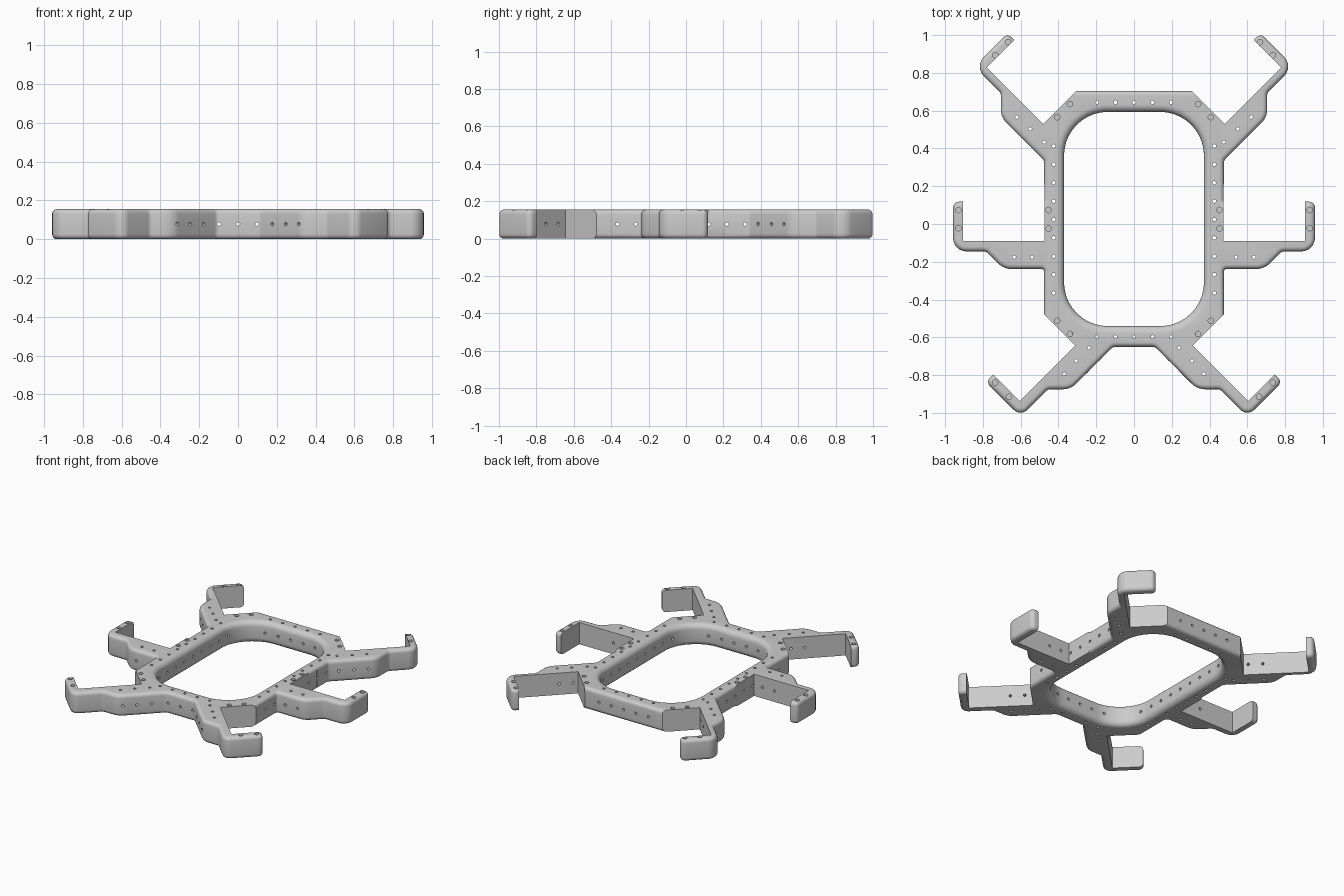
import bpy, bmesh, math
from mathutils import Vector, Matrix

if "Cube" in bpy.data.objects:
    bpy.data.objects.remove(bpy.data.objects["Cube"])

H = 0.155

def round_poly(pts, inset=0.0, n=5):
    """Filleted counter-clockwise outline of corners (x, y, radius), moved inwards by inset."""
    out = []
    for i, (x, y, r) in enumerate(pts):
        p = Vector((x, y))
        a = (Vector(pts[i - 1][:2]) - p).normalized()
        b = (Vector(pts[(i + 1) % len(pts)][:2]) - p).normalized()
        half = a.angle(b) / 2
        c = p + (a + b).normalized() * (r / math.sin(half))
        t = r / math.tan(half)
        s, e = p + a * t - c, p + b * t - c
        convex = a.x * b.y - a.y * b.x < 0
        rad = r - inset if convex else r + inset
        for k in range(n + 1):
            out.append(c + s.lerp(e, k / n).normalized() * rad)
    return out

def loft(bm, loops):
    """Closed outward-facing solid from stacked loops of (points, z)."""
    base = loops[0][0]
    area = sum(base[i - 1][0] * base[i][1] - base[i][0] * base[i - 1][1] for i in range(len(base)))
    step = 1 if area > 0 else -1
    rings = [[bm.verts.new((p[0], p[1], z)) for p in pts[::step]] for pts, z in loops]
    n = len(base)
    for lo, hi in zip(rings, rings[1:]):
        for i in range(n):
            bm.faces.new((lo[i], lo[(i + 1) % n], hi[(i + 1) % n], hi[i]))
    bm.faces.new(rings[0][::-1])
    bm.faces.new(rings[-1])

def drill(bm, p, axis, r, length):
    rot = Vector((0, 0, 1)).rotation_difference(Vector(axis).normalized())
    bmesh.ops.create_cone(bm, cap_ends=True, segments=12, radius1=r, radius2=r, depth=length,
                          matrix=Matrix.Translation(p) @ rot.to_matrix().to_4x4())

def to_object(bm, name):
    bm.normal_update()
    bmesh.ops.triangulate(bm, faces=bm.faces)
    me = bpy.data.meshes.new(name)
    bm.to_mesh(me)
    bm.free()
    ob = bpy.data.objects.new(name, me)
    bpy.context.collection.objects.link(ob)
    return ob

def cut(ob, cutter):
    """Subtract the cutter, bake the result and drop the cutter."""
    cutter.hide_render = True
    for solver in ('MANIFOLD', 'EXACT', 'FLOAT'):
        m = ob.modifiers.new("cut", 'BOOLEAN')
        m.operation, m.solver, m.object = 'DIFFERENCE', solver, cutter
        bpy.context.view_layer.update()
        dg = bpy.context.evaluated_depsgraph_get()
        baked = bpy.data.meshes.new_from_object(ob.evaluated_get(dg), depsgraph=dg)
        ob.modifiers.clear()
        if len(baked.polygons) > 100 and len(baked.vertices) != len(ob.data.vertices):
            ob.data = baked
            break
    bpy.data.objects.remove(cutter)

# Outer outline, right half from back to front, pockets still filled in
half = [(0.364, 0.704, 0.01), (0.67, 1.01, 0.03), (0.846, 0.834, 0.07), (0.705, 0.693, 0.03),
        (0.705, 0.565, 0.1), (0.476, 0.336, 0.03), (0.476, 0.118, 0.01),
        (0.958, 0.118, 0.03), (0.958, -0.145, 0.07), (0.783, -0.145, 0.03),
        (0.69, -0.238, 0.1), (0.476, -0.238, 0.015), (0.476, -0.527, 0.01),
        (0.785, -0.836, 0.03), (0.60, -1.02, 0.05), (0.455, -0.875, 0.03),
        (0.335, -0.875, 0.1), (0.11, -0.65, 0.03)]
corners = [(-x, y, r) for x, y, r in half] + half[::-1]

def rounding(R, steps=5):
    """Quarter-round edge profile as (inset, height) pairs."""
    angles = [k * math.pi / 2 / steps for k in range(steps + 1)]
    return [(R * (1 - math.sin(a)), R * (1 - math.cos(a))) for a in angles]

# Frame slab with rounded top and bottom edges
bm = bmesh.new()
edge = rounding(0.025)
stack = edge + [(o, H - z) for o, z in edge[::-1]]
loft(bm, [(round_poly(corners, o), z) for o, z in stack])
frame = to_object(bm, "six_arm_frame")

# Cutter: central opening, flared to leave rounded lips, plus the six motor pockets
bm = bmesh.new()
hole = [(-0.37, -0.54, 0.23), (0.37, -0.54, 0.23), (0.37, 0.593, 0.23), (-0.37, 0.593, 0.23)]
stack = [(0.038, -0.05)] + rounding(0.038)
stack += [(o, H - z) for o, z in stack[::-1]]
loft(bm, [(round_poly(hole, -o, 12), z) for o, z in stack])
pockets = [((0.48, 0.53), (0.779, 0.829), (-0.3, 0.3)),
           ((0.474, -0.09), (0.905, -0.09), (0, 0.3)),
           ((0.311, -0.644), (0.604, -0.937), (0.3, 0.3))]
for s in (1, -1):
    for a, b, d in pockets:
        quad = [a, b, (b[0] + d[0], b[1] + d[1]), (a[0] + d[0], a[1] + d[1])]
        quad = [(s * x, y) for x, y in quad]
        loft(bm, [(quad, -0.1), (quad, H + 0.1)])
cutters = [to_object(bm, "opening_cutter")]

# Screw hole positions
side_y = [0.413 - 0.0973 * i for i in range(9)]
arm_holes = [((0.476, 0.434), (1, -1)), ((0.55, 0.503), (1, -1)), ((0.62, 0.566), (1, -1)),
             ((0.54, -0.175), (0, 1)), ((0.635, -0.175), (0, 1)),
             ((0.238, -0.656), (1, 1)), ((0.307, -0.725), (1, 1)), ((0.37, -0.794), (1, 1))]
mounts = [(0.667, 0.963), (0.735, 0.894), (0.339, 0.635), (0.407, 0.566),
          (0.929, 0.074), (0.929, -0.022), (0.453, 0.074), (0.453, -0.024),
          (0.735, -0.84), (0.662, -0.915), (0.407, -0.513), (0.339, -0.582)]
vert, ring_h, arm_h = bmesh.new(), bmesh.new(), bmesh.new()
Z, M, r = (0, 0, 1), H / 2, 0.0095
for i in range(-2, 3):
    for y in (0.645, -0.598):
        drill(vert, (i * 0.098, y, M), Z, r, 0.3)
        drill(ring_h, (i * 0.098, y, M), (0, 1, 0), r, 0.19)
for s in (1, -1):
    for y in side_y:
        drill(vert, (s * 0.425, y, M), Z, r, 0.3)
        drill(ring_h, (s * 0.425, y, M), (1, 0, 0), r, 0.19)
    for (x, y), d in arm_holes:
        drill(vert, (s * x, y, M), Z, r, 0.3)
        drill(arm_h, (s * x, y, M), (s * d[0], d[1], 0), r, 0.24)
    for x, y in mounts:
        drill(vert, (s * x, y, 0.14), Z, 0.015, 0.13)
cutters += [to_object(vert, "vertical_drills"), to_object(ring_h, "ring_side_drills"),
            to_object(arm_h, "arm_side_drills")]
for c in cutters:
    cut(frame, c)

bpy.ops.object.select_all(action='DESELECT')
frame.select_set(True)
bpy.context.view_layer.objects.active = frame
bpy.ops.object.shade_smooth_by_angle(angle=math.radians(30))
